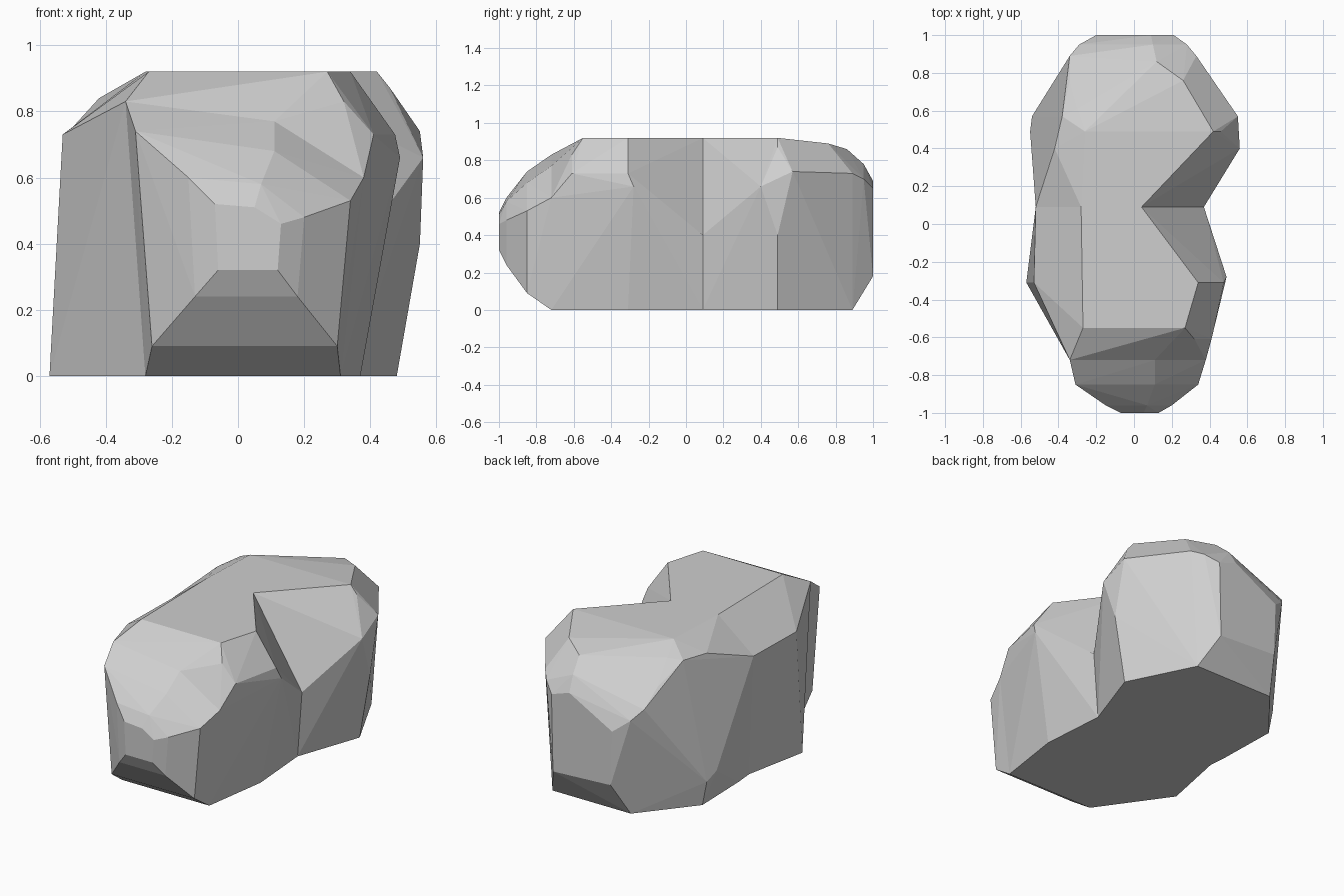
import bpy
import bmesh

# Remove the default object only
default = bpy.data.objects.get("Cube")
if default:
    bpy.data.objects.remove(default, do_unlink=True)

NECK_Y = -0.72
WAIST_Y = 0.09


def make_material(name, colour):
    """Plain flat colour for viewport and render."""
    material = bpy.data.materials.new(name)
    material.use_nodes = True
    material.diffuse_color = colour
    shader = material.node_tree.nodes["Principled BSDF"]
    shader.inputs["Base Color"].default_value = colour
    shader.inputs["Roughness"].default_value = 0.9
    return material


def station(y, *profile):
    """Place an (x, z) profile at one depth along the boulder."""
    return [(x, y, z) for x, z in profile]


def on_seam(face):
    """True for a face lying wholly in a joint between two lobes."""
    return any(all(abs(v.co.y - seam) < 1e-4 for v in face.verts)
               for seam in (NECK_Y, WAIST_Y))


def hull_mesh(name, points):
    """Faceted convex lobe, left open where it meets its neighbours."""
    bm = bmesh.new()
    for point in points:
        bm.verts.new(point)
    hull = bmesh.ops.convex_hull(bm, input=bm.verts[:])
    unused = [v for v in hull["geom_interior"]
              if isinstance(v, bmesh.types.BMVert) and v.is_valid]
    bmesh.ops.delete(bm, geom=unused, context="VERTS")
    seam_faces = [f for f in bm.faces if on_seam(f)]
    bmesh.ops.delete(bm, geom=seam_faces, context="FACES")
    mesh = bpy.data.meshes.new(name)
    bm.to_mesh(mesh)
    bm.free()
    return mesh


def join_lobes(name, lobes, material):
    """Weld the lobes into one closed shell and merge flat triangles."""
    bm = bmesh.new()
    for lobe in lobes:
        bm.from_mesh(lobe)
        bpy.data.meshes.remove(lobe)
    bmesh.ops.remove_doubles(bm, verts=bm.verts[:], dist=0.001)
    bmesh.ops.dissolve_limit(bm, angle_limit=0.02,
                             verts=bm.verts[:], edges=bm.edges[:])
    bmesh.ops.recalc_face_normals(bm, faces=bm.faces[:])
    mesh = bpy.data.meshes.new(name)
    bm.to_mesh(mesh)
    bm.free()
    mesh.materials.append(material)
    boulder = bpy.data.objects.new(name, mesh)
    bpy.context.collection.objects.link(boulder)
    return boulder


# Joints: neck behind the nose, waist pinched by the notch
neck = station(NECK_Y, (-.28, 0), (.31, 0), (.38, .6), (.11, .77), (-.34, .83))
waist = station(WAIST_Y, (-.28, .92), (.04, .92), (.37, .4),
                (.34, 0), (-.49, 0), (-.52, .73))

# Blunt nose
nose = (station(-1, (-.06, .32), (.12, .32), (.13, .46), (.05, .51), (-.07, .52))
        + station(-.96, (-.13, .24), (.18, .24), (.2, .48), (.07, .58), (-.15, .6))
        + station(-.85, (-.26, .09), (.3, .09), (.34, .53), (.11, .68), (-.31, .74)))

# Brow and shoulders
shoulders = (station(-.61, (.32, .83), (.41, .73))
             + station(-.55, (-.27, .92), (.27, .92))
             + station(-.31, (-.57, 0), (-.53, .73), (-.26, .92), (.34, .92),
                       (.475, .73), (.37, 0))
             + station(-.28, (.49, .66)))

# Widest part behind the notch
hips = (station(.2, (.36, 0), (-.5, 0))
        + station(.4, (-.42, .84), (.56, .66))
        + station(.49, (-.55, .19), (-.26, .92), (.42, .92),
                  (.46, .87), (.55, .4), (.48, 0))
        + station(.57, (-.51, 0), (-.54, .15), (-.38, .85), (.55, .74)))

# Rounded rump
rump = (station(.61, (-.3, .86))
        + station(.76, (-.34, .75), (.26, .89))
        + station(.86, (.12, .86))
        + station(.89, (-.34, .66), (.33, .73), (.28, 0), (-.25, 0))
        + station(.95, (.28, .7), (.1, .78), (-.29, .6))
        + station(1, (-.19, .2), (.2, .18), (.21, .65), (.09, .69), (-.2, .53)))

stone = make_material("stone grey", (0.62, 0.62, 0.62, 1))
lobes = [hull_mesh("nose_lobe", nose + neck),
         hull_mesh("shoulder_lobe", neck + shoulders + waist),
         hull_mesh("back_lobe", waist + hips + rump)]
join_lobes("boulder", lobes, stone)
